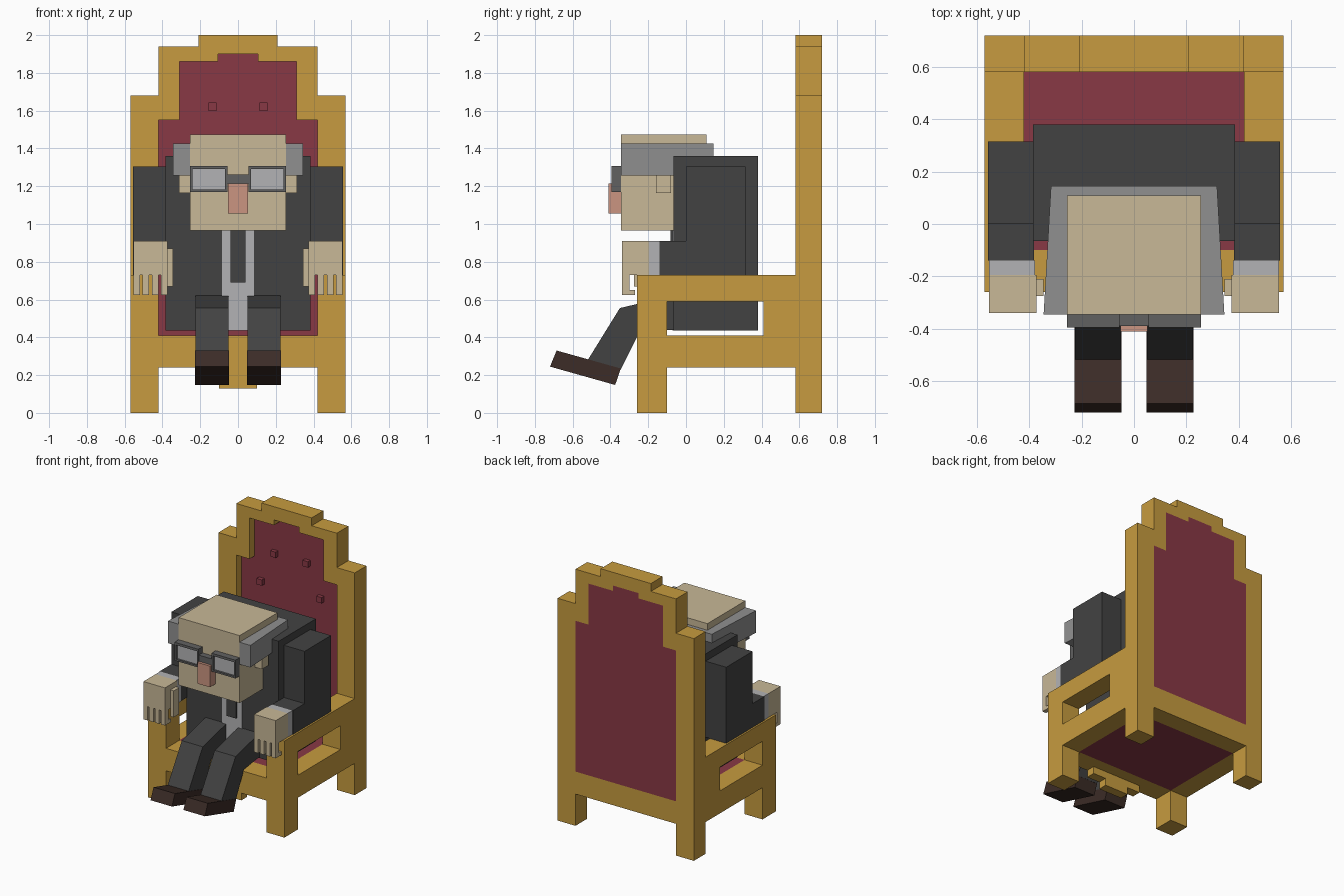
import bpy, bmesh
from mathutils import Matrix

if "Cube" in bpy.data.objects:
    bpy.data.objects.remove(bpy.data.objects["Cube"])

COLOURS = {"gold": (0.57, 0.33, 0.05), "red": (0.25, 0.04, 0.06), "skin": (0.58, 0.48, 0.31),
           "suit": (0.055, 0.055, 0.055), "shirt": (0.45, 0.45, 0.46), "hair": (0.28, 0.28, 0.28),
           "frame": (0.12, 0.12, 0.12), "nose": (0.6, 0.3, 0.22), "shoe": (0.045, 0.025, 0.02)}
MATS = {}
for key, c in COLOURS.items():
    MATS[key] = bpy.data.materials.new(key)
    MATS[key].diffuse_color = (*c, 1)


def link(name, mesh, mat):
    mesh.materials.clear()
    mesh.materials.append(MATS[mat])
    ob = bpy.data.objects.new(name, mesh)
    bpy.context.collection.objects.link(ob)
    return ob


def box(name, mat, x, y, z):
    bm = bmesh.new()
    bmesh.ops.create_cube(bm, size=1)
    for v in bm.verts:
        v.co = [(r[0] + r[1]) / 2 + c * (r[1] - r[0]) for c, r in zip(v.co, (x, y, z))]
    me = bpy.data.meshes.new(name)
    bm.to_mesh(me)
    bm.free()
    return link(name, me, mat)


def pair(name, mat, x, y, z):
    box("right_" + name, mat, x, y, z)
    box("left_" + name, mat, (-x[1], -x[0]), y, z)


# Columns give the world direction of the outline's two axes and of its depth
AXES = {"x": ((0, 0, 1), (1, 0, 0), (0, 1, 0)),
        "y": ((1, 0, 0), (0, 0, 1), (0, 1, 0)),
        "z": ((1, 0, 0), (0, 1, 0), (0, 0, 1))}


def prism(name, mat, axis, outlines, lo, hi):
    """Filled outline (further outlines are holes) extruded from lo to hi along an axis."""
    cu = bpy.data.curves.new(name, "CURVE")
    cu.dimensions, cu.fill_mode = "2D", "BOTH"
    cu.extrude = (hi - lo) / 2
    for pts in outlines:
        sp = cu.splines.new("POLY")
        sp.points.add(len(pts) - 1)
        for p, (a, b) in zip(sp.points, pts):
            p.co = (a, b, 0, 1)
        sp.use_cyclic_u = True
    tmp = bpy.data.objects.new(name + "_curve", cu)
    bpy.context.collection.objects.link(tmp)
    dg = bpy.context.evaluated_depsgraph_get()
    me = bpy.data.meshes.new_from_object(tmp.evaluated_get(dg))
    bpy.data.objects.remove(tmp)
    bm = bmesh.new()
    bm.from_mesh(me)
    bm.transform(Matrix(AXES[axis]).to_4x4() @ Matrix.Translation((0, 0, (lo + hi) / 2)))
    bmesh.ops.remove_doubles(bm, verts=bm.verts, dist=1e-4)
    bmesh.ops.recalc_face_normals(bm, faces=bm.faces)
    for f in bm.faces:
        f.smooth = False
    bm.to_mesh(me)
    bm.free()
    return link(name, me, mat)


def mirrored(half):
    """Close a right-hand half outline by mirroring it over x = 0."""
    return half + [(-x, z) for x, z in reversed(half)]


# Chair back: stepped frame with legs, and its padded panel
outer = mirrored([(.42, .24), (.42, 0), (.57, 0), (.57, 1.68), (.42, 1.68),
                  (.42, 1.94), (.21, 1.94), (.21, 2)])
inner = mirrored([(.42, .41), (.42, 1.55), (.31, 1.55), (.31, 1.86), (.105, 1.86), (.105, 1.9)])
prism("back_frame", "gold", "y", [outer, inner], .58, .72)
prism("back_panel", "red", "y", [inner], .64, .72)
for x, z in ((.135, 1.62), (.25, 1.38), (.135, 1.15)):
    pair("back_button", "red", (x - .022, x + .022), (.61, .64), (z - .022, z + .022))

# Chair sides: front leg, armrest and open slot
side = [(-.26, 0), (-.1, 0), (-.1, .24), (.58, .24), (.58, .73), (-.26, .73)]
slot = [(-.1, .41), (.41, .41), (.41, .59), (-.1, .59)]
prism("right_side_frame", "gold", "x", [side, slot], .42, .57)
prism("left_side_frame", "gold", "x", [side, slot], -.57, -.42)

# Seat and front rail with stepped ornament
box("seat", "red", (-.42, .42), (-.1, .58), (.24, .41))
box("front_rail", "gold", (-.42, .42), (-.26, -.1), (.24, .41))
prism("rail_ornament", "gold", "y",
      [mirrored([(.1, .13), (.1, .185), (.21, .185), (.21, .24)])], -.26, -.19)

# Torso, shirt front and tie
box("torso", "suit", (-.385, .385), (-.065, .38), (.435, 1.36))
box("shirt_front", "shirt", (-.085, .085), (-.072, -.06), (.435, 1.1))
box("tie", "suit", (-.04, .04), (-.082, -.07), (.69, 1.1))

# Sleeves, cuffs and hands
sleeve = [(-.14, .73), (.315, .73), (.315, 1.305), (0, 1.305), (0, .91), (-.14, .91)]
prism("right_sleeve", "suit", "x", [sleeve], .382, .557)
prism("left_sleeve", "suit", "x", [sleeve], -.557, -.382)
pair("cuff", "shirt", (.378, .553), (-.195, -.14), (.73, .91))
pair("palm", "skin", (.373, .553), (-.34, -.195), (.73, .91))
pair("thumb", "skin", (.345, .373), (-.275, -.21), (.67, .87))
finger = [(-.34, .73), (-.34, .625), (-.27, .625), (-.27, .65), (-.3, .65), (-.3, .73)]
for i in range(4):
    x = .373 + i * .0487
    prism("right_finger", "skin", "x", [finger], x, x + .034)
    prism("left_finger", "skin", "x", [finger], -x - .034, -x)

# Legs and shoes
leg = [(0, .637), (-.35, .555), (-.52, .28), (-.345, .23), (-.25, .42), (-.09, .44), (0, .44)]
shoe = [(-.685, .33), (-.345, .235), (-.375, .148), (-.72, .245)]
for tag, lo in (("right", .05), ("left", -.225)):
    prism(tag + "_leg", "suit", "x", [leg], lo, lo + .175)
    prism(tag + "_shoe", "shoe", "x", [shoe], lo - .002, lo + .177)

# Head, ears, nose and hair band
box("head", "skin", (-.255, .255), (-.345, .108), (.965, 1.475))
pair("ear", "skin", (.255, .312), (-.16, -.08), (1.165, 1.3))
box("nose", "nose", (-.052, .052), (-.41, -.345), (1.055, 1.215))
hair = [(.255, -.345), (.345, -.345), (.317, .145)]
hair = [(.255, .105)] + hair
prism("hair_band", "hair", "z", [mirrored(hair)], 1.258, 1.425)

# Spectacles: rims, lenses and bridge
rims = [[(.055, 1.17), (.255, 1.17), (.255, 1.308), (.055, 1.308)],
        [(.068, 1.183), (.242, 1.183), (.242, 1.29), (.068, 1.29)]]
prism("right_rim", "frame", "y", rims, -.395, -.345)
prism("left_rim", "frame", "y", [[(-x, z) for x, z in r] for r in rims], -.395, -.345)
pair("lens", "shirt", (.066, .244), (-.38, -.345), (1.181, 1.292))
box("bridge", "frame", (-.055, .055), (-.39, -.345), (1.213, 1.262))

for m in bpy.data.materials:
    if m.users and not m.is_grease_pencil:
        m.use_nodes = True
        m.node_tree.nodes["Principled BSDF"].inputs["Base Color"].default_value = m.diffuse_color
